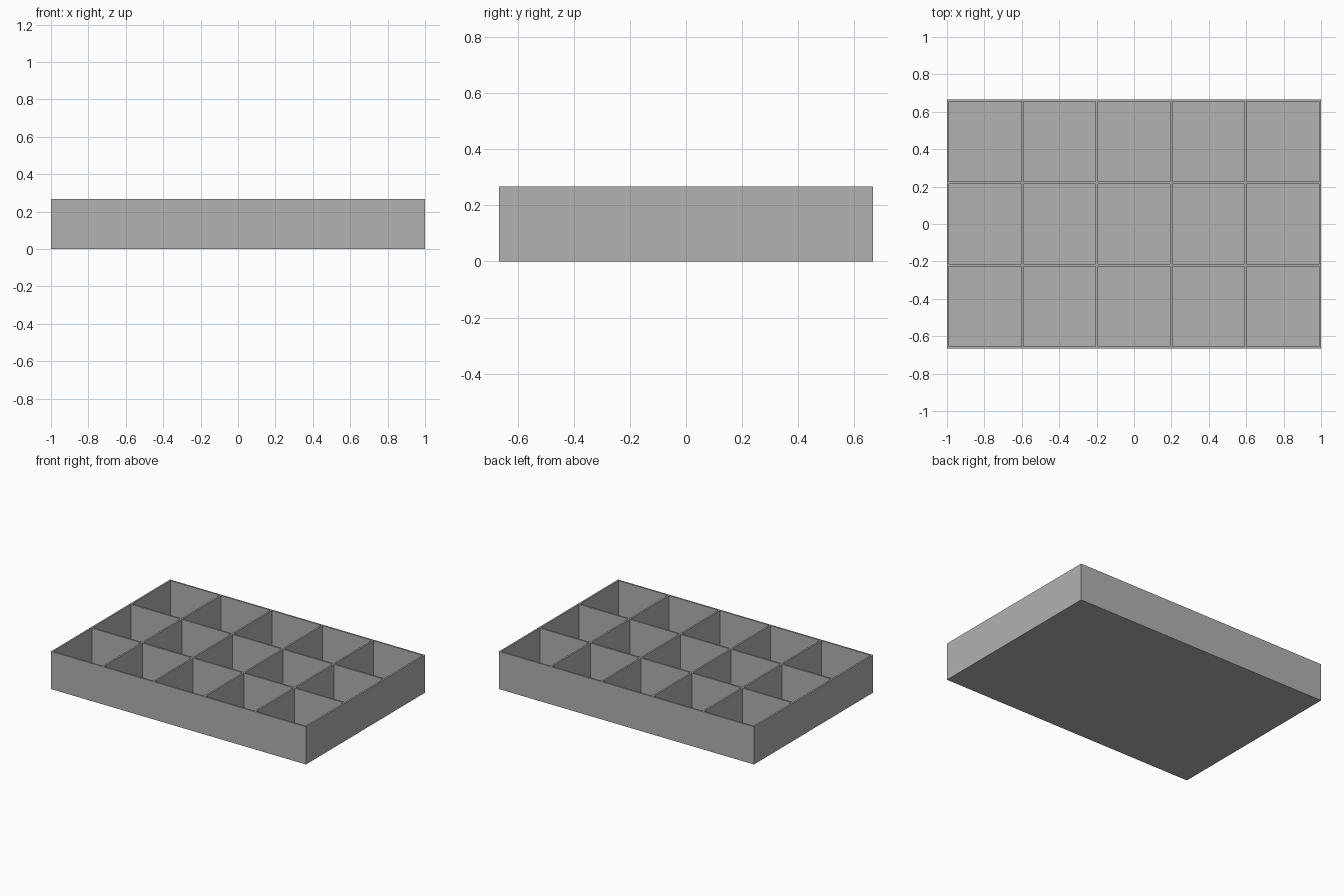
import bpy, bmesh

cube = bpy.data.objects.get("Cube")
if cube:
    bpy.data.objects.remove(cube, do_unlink=True)

LENGTH, WIDTH, HEIGHT = 2.0, 1.333, 0.267
WALL, FLOOR = 0.012, 0.012
COLUMNS, ROWS = 5, 3


def wall_lines(size, cells):
    """Positions of both sides of every wall along one axis."""
    pitch = (size - WALL) / cells
    return [-size / 2 + i * pitch + side for i in range(cells + 1) for side in (0, WALL)]


grey = bpy.data.materials.new("plain_grey")
grey.use_nodes = True
colour = (0.445, 0.445, 0.445, 1)
grey.diffuse_color = colour
grey.node_tree.nodes["Principled BSDF"].inputs["Base Color"].default_value = colour

bm = bmesh.new()
xs, ys = wall_lines(LENGTH, COLUMNS), wall_lines(WIDTH, ROWS)

# Rim plane, split along the sides of every wall
rim = [[bm.verts.new((x, y, HEIGHT)) for y in ys] for x in xs]
pockets = []
for i in range(len(xs) - 1):
    for j in range(len(ys) - 1):
        face = bm.faces.new((rim[i][j], rim[i + 1][j], rim[i + 1][j + 1], rim[i][j + 1]))
        if i % 2 and j % 2:
            pockets.append(face)

# Outer walls and base
border = [e for e in bm.edges if e.is_boundary]
skirt = bmesh.ops.extrude_edge_only(bm, edges=border)["geom"]
for v in skirt:
    if isinstance(v, bmesh.types.BMVert):
        v.co.z = 0
bmesh.ops.contextual_create(bm, geom=[e for e in skirt if isinstance(e, bmesh.types.BMEdge) and e.is_boundary])

# Sink each compartment down to the floor
for pocket in pockets:
    sunk = bmesh.ops.extrude_face_region(bm, geom=[pocket])["geom"]
    for v in sunk:
        if isinstance(v, bmesh.types.BMVert):
            v.co.z = FLOOR
    if pocket.is_valid:
        bmesh.ops.delete(bm, geom=[pocket], context='FACES_ONLY')

# Merge the flat strips and orient everything outward
bmesh.ops.recalc_face_normals(bm, faces=bm.faces[:])

mesh = bpy.data.meshes.new("compartment_tray")
bm.to_mesh(mesh)
bm.free()
mesh.materials.append(grey)
tray = bpy.data.objects.new("compartment_tray", mesh)
bpy.context.collection.objects.link(tray)
